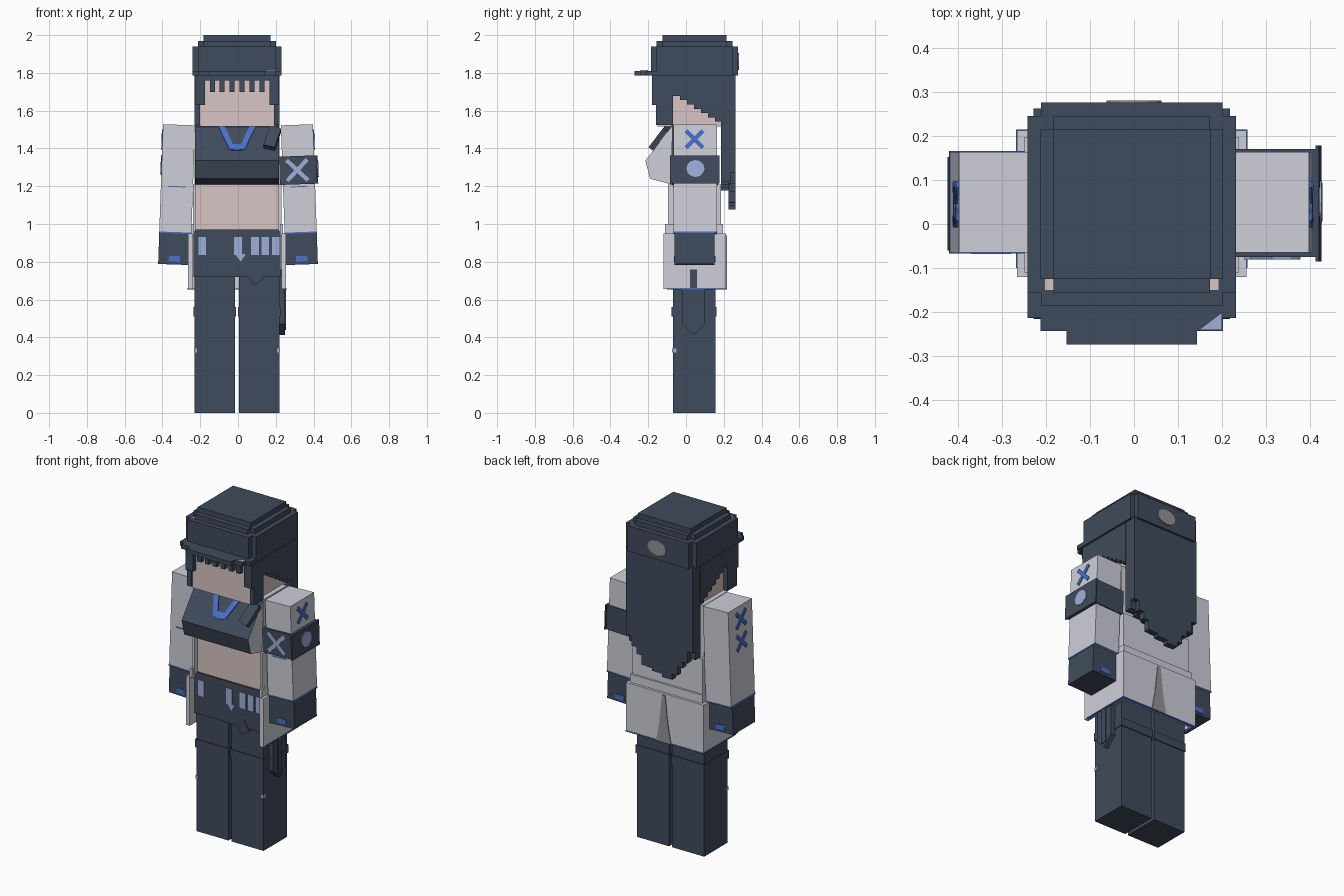
import bpy, bmesh, random
from math import cos, sin, pi, radians
from mathutils import Matrix, Vector

if "Cube" in bpy.data.objects:
    bpy.data.objects.remove(bpy.data.objects["Cube"])

random.seed(4)


def material(name, red, green, blue):
    colour = (red, green, blue, 1)
    made = bpy.data.materials.new(name)
    made.use_nodes = True
    made.diffuse_color = colour
    made.node_tree.nodes["Principled BSDF"].inputs["Base Color"].default_value = colour
    return made


DARK = material("dark slate", .051, .07, .107)
WHITE = material("jacket white", .617, .624, .694)
SKIN = material("skin", .687, .558, .546)
BLUE = material("trim blue", .069, .162, .578)
LAVENDER = material("pale lavender", .352, .429, .701)
GREY = material("patch grey", .296, .287, .305)

# Shared levels and depths of the figure
MIDDLE = -.005
FRONT, BACK = -.07, .155
HEM, HIP, WAIST, CHEST, SHOULDER = .655, .76, .96, 1.21, 1.525
BAND_BOTTOM, BAND_TOP = 1.785, 1.94
STEP = .03
SIDES = {"right": -1, "left": 1}


def finish(name, bm, *materials):
    bmesh.ops.recalc_face_normals(bm, faces=bm.faces)
    mesh = bpy.data.meshes.new(name)
    bm.to_mesh(mesh)
    bm.free()
    for made in materials:
        mesh.materials.append(made)
    part = bpy.data.objects.new(name, mesh)
    bpy.context.collection.objects.link(part)
    return part


def boxes(name, mat, *specs):
    """Each spec holds the x, y and z ranges of one box."""
    bm = bmesh.new()
    for spec in specs:
        low, high = (Vector(corner) for corner in zip(*spec))
        place = Matrix.Translation((low + high) / 2)
        bmesh.ops.create_cube(bm, size=1, matrix=place @ Matrix.Diagonal(high - low).to_4x4())
    return finish(name, bm, mat)


def wide(half, centre=MIDDLE):
    return (centre - half, centre + half)


def block(name, mat, half, depth, height, centre=MIDDLE):
    return boxes(name, mat, (wide(half, centre), depth, height))


def prism(name, points, push, *materials):
    """Polygon extruded along a vector."""
    bm = bmesh.new()
    face = bm.faces.new([bm.verts.new(p) for p in points])
    grown = bmesh.ops.extrude_face_region(bm, geom=[face], use_keep_orig=True)
    new = [v for v in grown["geom"] if isinstance(v, bmesh.types.BMVert)]
    bmesh.ops.translate(bm, verts=new, vec=Vector(push))
    return finish(name, bm, *materials)


def facing_y(outline, y):
    return [(x, y, z) for x, z in outline]


def facing_x(outline, x):
    return [(x, y, z) for y, z in outline]


def bar(start, end, width):
    start, end = Vector(start), Vector(end)
    edge = (end - start).orthogonal().normalized() * width / 2
    return [start + edge, end + edge, end - edge, start - edge]


def cross(y, z, size):
    return [bar((y - size * s, z - size), (y + size * s, z + size), .022) for s in SIDES.values()]


def oval(across, up, wide_radius, high_radius, count=12):
    turns = [2 * pi * i / count for i in range(count)]
    return [(across + wide_radius * cos(t), up + high_radius * sin(t)) for t in turns]


# Legs with knee marks and thigh straps
for label, side in SIDES.items():
    centre = MIDDLE + side * .118
    block(label + "_leg", DARK, .108, (FRONT, BACK), (0, HIP), centre)
    block(label + "_thigh_strap", DARK, .112, (FRONT - .006, BACK + .006), (.51, .56), centre)
    block(label + "_knee_mark", LAVENDER, .008, (FRONT - .003, FRONT + .02), (.32, .34), MIDDLE + side * .22)

# Hips, belt fittings and pocket
block("hips", DARK, .23, (FRONT - .01, BACK + .005), (HIP - .04, WAIST + .01))
for x in (-.19, 0, .09, .145, .2):
    block("belt_fitting", LAVENDER, .02, (FRONT - .015, FRONT), (.835, .93), x)
prism("buckle_tip", facing_y([(-.015, .84), (.04, .84), (.015, .8)], FRONT - .009), (0, -.006, 0), LAVENDER)
prism("pocket", facing_y(bar((.07, .75), (.11, .69), .06), FRONT), (0, -.014, 0), DARK)

# Pointed sheath on the left thigh
sheath = [(-.02, HIP), (.1, HIP), (.1, .47), (.04, .412), (-.02, .47)]
prism("sheath", facing_x(sheath, .22), (STEP, 0, 0), DARK)
block("sheath_rib", DARK, .015, (.022, .058), (.44, HIP), .24)

# Torso with bare belly
block("belly", SKIN, .22, (FRONT, BACK), (WAIST, CHEST))
block("upper_torso", WHITE, .225, (FRONT, BACK), (CHEST, SHOULDER))
block("top_front", DARK, .215, (FRONT - .008, FRONT), (CHEST, SHOULDER))

# Chest wedge: dark cloth with white sides
SLOPE = Vector((0, -.145, -.19))
wedge = [(FRONT, SHOULDER), (FRONT + SLOPE.y, SHOULDER + SLOPE.z), (-.19, CHEST + STEP), (-.08, CHEST)]
chest = prism("chest", facing_x(wedge, MIDDLE - .223), (.446, 0, 0), DARK, WHITE)
for polygon in chest.data.polygons:
    polygon.material_index = int(abs(polygon.normal.x) > .9)


def on_chest(outline):
    """Lay x and downward-share points on the sloping cloth."""
    return [Vector((x, FRONT, SHOULDER)) + SLOPE * down for x, down in outline]


# Blue collar and clipped radio
lift = Vector((0, SLOPE.z, -SLOPE.y)).normalized()
for side in SIDES.values():
    collar = [(.1, .05), (.065, .05), (.022, .56), (0, .56), (0, .72), (.04, .7)]
    prism("collar_trim", on_chest([(MIDDLE + side * x, down) for x, down in collar]), lift * .006, BLUE)
prism("radio", on_chest([(.135, .65), (.195, .72), (.228, .2), (.17, .08)]), lift * STEP, DARK)


# Open jacket: three stacked shells without a front
def shell(name, mat, half, front, back, height, wall=.015):
    left, right = wide(half)
    boxes(name, mat, ((left, left + wall), (front, back), height),
          ((right - wall, right), (front, back), height),
          ((left, right), (back - wall, back), height))


shell("jacket_body", WHITE, .234, -.095, .185, (WAIST, CHEST))
shell("jacket_waist", WHITE, .243, -.11, .197, (WAIST - .02, 1))
shell("jacket_skirt", WHITE, .26, -.12, .212, (HEM, WAIST - .01), .025)
shell("jacket_hem", BLUE, .262, -.1, .214, (HEM - .002, HEM + .005))
vent = [(.01, WAIST - .02), (.03, HIP), (.05, HEM), (-.05, HEM), (-.03, HIP), (-.01, WAIST - .02)]
prism("skirt_vent", facing_y(vent, .208), (0, .008, 0), GREY)


# Arms lean outwards around the shoulder
def tilt(part, side):
    pivot = Matrix.Translation((side * .31, 0, SHOULDER))
    part.data.transform(pivot @ Matrix.Rotation(radians(-2 * side), 4, 'Y') @ pivot.inverted())


WRIST = .95
ARM_DEPTH = (-.065, .163)
for label, side in SIDES.items():
    centre = side * .312
    outer = side * .396
    parts = [
        block(label + "_sleeve", WHITE, .085, ARM_DEPTH, (WRIST, SHOULDER), centre),
        block(label + "_cuff_trim", BLUE, .087, (-.067, .165), (WRIST, WRIST + .007), centre),
        block(label + "_glove", DARK, .085, (-.06, .152), (.785, WRIST), centre),
        block(label + "_glove_mark", BLUE, .03, (-.064, .156), (.8, .83), centre),
        block(label + "_sleeve_seam", BLUE, .045, (-.068, 0), (1.195, 1.2), centre)]
    for z in (1.445, 1.31)[:1 if side > 0 else 2]:
        for stroke in cross(.045, z, .045):
            parts.append(prism(label + "_sleeve_emblem", facing_x(stroke, outer), (side * .006, 0, 0), BLUE))
    for part in parts:
        tilt(part, side)

# Armband on the left arm
band = (CHEST, CHEST + .15)
armband = [
    block("armband", DARK, .1, (-.075, .17), band, .311),
    block("armband_plate", DARK, .004, (-.085, .178), band, .41),
    prism("armband_badge", facing_x(oval(.05, 1.29, .048, .045), .413), (.005, 0, 0), LAVENDER)]
for stroke in cross(.305, 1.285, .055):
    armband.append(prism("armband_cross", facing_y(stroke, -.074), (0, -.006, 0), LAVENDER))
for part in armband:
    tilt(part, 1)

# Head
block("head", SKIN, .197, (-.15, .19), (SHOULDER - .01, BAND_TOP))


# Hair: strands hanging from under the hat, with the tip level set by a rule
def strands(name, start, end, count, tip, place):
    step = (end - start) / count
    rows = []
    for i in range(count):
        across = (start + i * step, start + (i + 1) * step)
        share = (2 * i + 1) / count - 1
        rows.append(place(across, (tip(share, i), BAND_BOTTOM + .01)))
    boxes(name, DARK, *rows)


def fringe_tip(share, i):
    if abs(share) > .8:
        return 1.63
    return 1.7 if i % 2 else 1.76


def sideburn_tip(share, i):
    return 1.61 - .08 * share


def inner_tip(share, i):
    return 1.17 + .06 * abs(share)


def outer_tip(share, i):
    return 1.05 + .25 * abs(share) ** 2 + random.uniform(0, .05)


EDGE = .223
strands("fringe", MIDDLE - EDGE, MIDDLE + EDGE, 17, fringe_tip, lambda x, z: (x, (-.18, -.15), z))
strands("inner_back_hair", MIDDLE - EDGE, MIDDLE + EDGE, 8, inner_tip, lambda x, z: (x, (.185, .235), z))
strands("outer_back_hair", MIDDLE - EDGE, MIDDLE + EDGE, 13, outer_tip, lambda x, z: (x, (.225, .262), z))
for label, side in SIDES.items():
    across = wide(.014, MIDDLE + side * .21)
    strands(label + "_side_hair", FRONT, .19, 7, sideburn_tip, lambda y, z: (across, y, z))
    boxes(label + "_front_lock", DARK, (across, (-.16, FRONT), (SHOULDER, BAND_BOTTOM)))


# Cap: notched slabs, stepped brim and back patch
def notched(name, half, front, back, height):
    boxes(name, DARK, (wide(half), (front + STEP, back - STEP), height),
          (wide(half - STEP), (front, back), height))


block("cap_top", DARK, .178, (-.125, .215), (BAND_TOP, 2))
notched("cap_crown", .207, -.155, .245, (BAND_TOP - STEP, BAND_TOP + STEP))
notched("cap_band", .236, -.185, .275, (BAND_BOTTOM, BAND_TOP))
for i, half in enumerate((.236, .207, .148)):
    block("cap_brim", DARK, half, (-.213 - i * STEP, -.15), (BAND_BOTTOM, 1.81))
prism("brim_mark", [(x, y, 1.808) for x, y in ((.147, -.24), (.2, -.24), (.2, -.2))], (0, 0, .006), LAVENDER)
prism("cap_patch", facing_y(oval(0, 1.86, .062, .045), .273), (0, .007, 0), GREY)
